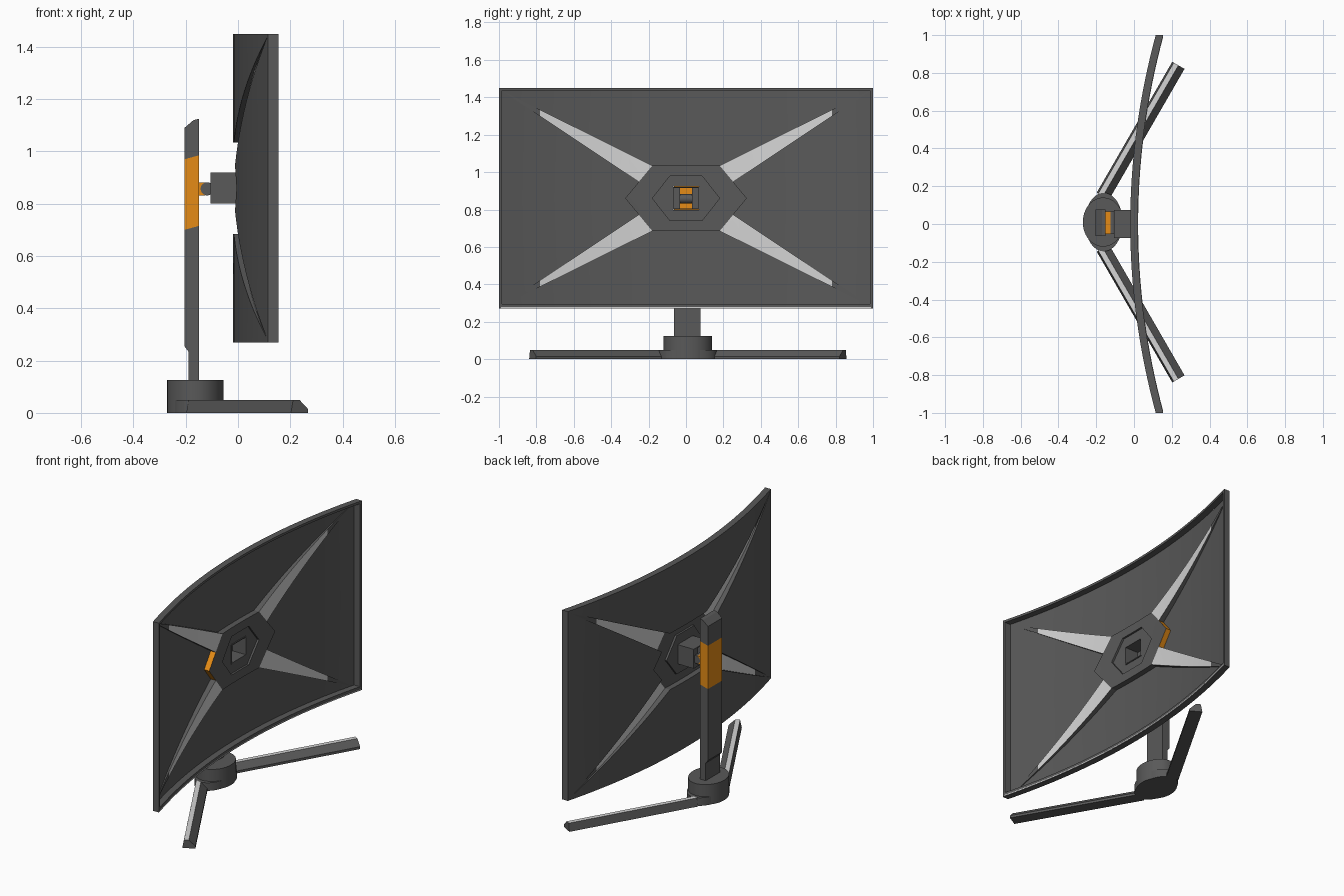
import bpy, bmesh, math
from mathutils import Vector, Matrix

cube = bpy.data.objects.get("Cube")
if cube:
    bpy.data.objects.remove(cube, do_unlink=True)


def make_material(name, rgb):
    m = bpy.data.materials.new(name)
    m.use_nodes = True
    color = (*rgb, 1)
    m.diffuse_color = color
    m.node_tree.nodes["Principled BSDF"].inputs["Base Color"].default_value = color
    return m


DARK, SILVER, ORANGE = 0, 1, 2
MATS = [make_material("dark grey plastic", (0.1, 0.1, 0.1)),
        make_material("silver", (0.66, 0.66, 0.66)),
        make_material("orange", (0.78, 0.26, 0.008))]
MID = 0.86      # height of the screen centre
SHIFT = 0.007   # sideways offset of the stand


def finish(bm, name, mat=None, smooth=False):
    bmesh.ops.recalc_face_normals(bm, faces=bm.faces[:])
    if mat is not None:
        for f in bm.faces:
            f.material_index = mat
    me = bpy.data.meshes.new(name)
    bm.to_mesh(me)
    bm.free()
    for m in MATS:
        me.materials.append(m)
    ob = bpy.data.objects.new(name, me)
    bpy.context.collection.objects.link(ob)
    if smooth:
        bpy.ops.object.select_all(action='DESELECT')
        ob.select_set(True)
        bpy.context.view_layer.objects.active = ob
        bpy.ops.object.shade_smooth_by_angle(angle=math.radians(20))
    return ob


def bend(bm):
    """Slice along y, then curve the part like the screen."""
    for i in range(-15, 16):
        bmesh.ops.bisect_plane(bm, geom=bm.verts[:] + bm.edges[:] + bm.faces[:], dist=1e-5,
                               plane_co=(0, i / 16, 0), plane_no=(0, 1, 0))
    for v in bm.verts:
        v.co.x += 0.135 * v.co.y ** 2 - 0.02


def add_box(bm, x, y, z):
    size = Vector((x[1] - x[0], y[1] - y[0], z[1] - z[0]))
    centre = Vector((sum(x), sum(y), sum(z))) / 2
    bmesh.ops.create_cube(bm, size=1, matrix=Matrix.Translation(centre) @ Matrix.Diagonal((*size, 1)))


def prism(name, profile, place, length, mat, smooth=False):
    """Extrude a 2D profile; place maps (a, b, t) to a point."""
    bm = bmesh.new()
    a, b = [[bm.verts.new(place(p, q, t)) for p, q in profile] for t in length]
    bm.faces.new(a)
    bm.faces.new(b)
    for i in range(len(a)):
        j = (i + 1) % len(a)
        bm.faces.new((a[i], a[j], b[j], b[i]))
    return finish(bm, name, mat, smooth)


# Back shell: one quadrant mirrored four ways, points are (depth, side, up)
D, E = 0.035, 0.023
W, H = 0.985, 0.575


def p(depth, u, v):
    return Vector((depth, u, v))


hex_top, hex_up, hex_mid, hex_side = (0, 0.175), (0.18, 0.175), (0.2525, 0.0875), (0.325, 0)
in_top, in_up, in_side = (0, 0.12), (0.085, 0.12), (0.18, 0)
hole_top, hole_up, hole_side = (0, 0.062), (0.07, 0.062), (0.07, 0)
corner = (W, H)


def flat(depth, *pts):
    return [p(depth, *q) for q in pts]


def wall(d0, d1, a, b):
    return [p(d0, *a), p(d0, *b), p(d1, *b), p(d1, *a)]


quadrant = [
    (flat(0, hex_top, hex_up, corner, (0, H)), DARK),
    (flat(0, hex_mid, hex_side, (W, 0), corner), DARK),
    ([p(D, *hex_up), p(D, *hex_mid), p(0, *corner)], SILVER),
    ([p(0, *hex_up), p(D, *hex_up), p(0, *corner)], DARK),
    ([p(0, *hex_mid), p(D, *hex_mid), p(0, *corner)], DARK),
    (wall(0, D, hex_top, hex_up), DARK),
    (wall(0, D, hex_mid, hex_side), ORANGE),
    (flat(D, hex_top, hex_up, in_up, in_top), DARK),
    (flat(D, hex_up, hex_mid, hex_side, in_side, in_up), DARK),
    (wall(E, D, in_top, in_up), DARK),
    (wall(E, D, in_up, in_side), DARK),
    (flat(E, in_top, in_up, hole_up, hole_top), DARK),
    (flat(E, in_up, in_side, hole_side, hole_up), DARK),
]
bm = bmesh.new()
for su in (1, -1):
    for sv in (1, -1):
        for pts, mat in quadrant:
            vs = [bm.verts.new((q.x, q.y * su, MID + q.z * sv)) for q in pts]
            bm.faces.new(vs if su == sv else vs[::-1]).material_index = mat
bmesh.ops.remove_doubles(bm, verts=bm.verts[:], dist=1e-4)
# The silver spokes stop short of the corners
for s in (1, -1):
    bmesh.ops.bisect_plane(bm, geom=bm.verts[:] + bm.edges[:] + bm.faces[:], dist=1e-5,
                           plane_co=(0, 0.78 * s, 0), plane_no=(0, 1, 0))
bend(bm)
for f in bm.faces:
    if abs(f.calc_center_median().y) > 0.78:
        f.material_index = DARK
finish(bm, "back_shell", smooth=True)

# Screen frame
bm = bmesh.new()
depth = (0, 0.04)
add_box(bm, depth, (-1, 1), (0.27, 0.295))
add_box(bm, depth, (-1, 1), (1.435, 1.45))
for s in (-1, 1):
    add_box(bm, depth, sorted((s * 0.985, s)), (0.295, 1.435))
bend(bm)
finish(bm, "screen_frame", DARK, True)

# Thin bright strip along the lower bezel
bm = bmesh.new()
add_box(bm, (0.038, 0.042), (-0.99, 0.99), (0.272, 0.278))
bend(bm)
finish(bm, "bezel_strip", SILVER)

# Hollow mount behind the screen, with a slot for the pivot
bm = bmesh.new()
back, front = -0.105, 0.006
for s in (-1, 1):
    add_box(bm, (back, front), sorted((s * 0.068, s * 0.074)), (0.8, 0.92))
    add_box(bm, (back, -0.085), sorted((s * 0.032, s * 0.068)), (0.8, 0.92))
    add_box(bm, (back, front), (-0.068, 0.068), sorted((MID + s * 0.054, MID + s * 0.06)))
finish(bm, "mount_housing", DARK)


def across(x, z, t):
    return (x, t + SHIFT, z)


def ellipse(cx, cy, rx, ry, n=48):
    return [(cx + rx * math.cos(2 * math.pi * i / n), cy + ry * math.sin(2 * math.pi * i / n))
            for i in range(n)]


# Pivot
prism("pivot", ellipse(-0.118, 0.857, 0.025, 0.025, 32), across, (-0.06, 0.06), DARK, True)
bm = bmesh.new()
add_box(bm, (-0.155, -0.125), (-0.06 + SHIFT, 0.06 + SHIFT), (0.832, 0.882))
finish(bm, "pivot_bracket", ORANGE)

# Column in three sections
L, R = -0.205, -0.15
half = (-0.07, 0.07)
prism("column_lower", [(-0.19, 0.11), (R, 0.11), (R, 0.715), (L, 0.7), (L, 0.255), (-0.19, 0.235)],
      across, half, DARK)
prism("column_sleeve", [(L, 0.7), (R, 0.715), (R, 0.985), (L, 0.97)], across, half, ORANGE)
prism("column_top", [(L, 0.97), (R, 0.985), (R, 1.125), (-0.17, 1.12), (L, 1.09)], across, half, DARK)


# Base hub
def upright(x, y, t):
    return (x, y, t)


prism("base_hub", ellipse(-0.163, 0.01, 0.108, 0.13), upright, (0, 0.125), DARK, True)
prism("base_collar", ellipse(-0.16, 0.01, 0.1, 0.155), upright, (0, 0.05), DARK, True)

# Feet: bevelled bars with a silver top strip
bar = [(-0.0375, 0), (0.0375, 0), (0.0375, 0.015), (0.0, 0.05), (-0.028, 0.05)]
for s, name in ((1, "foot_rear"), (-1, "foot_front")):
    def along(w, h, t, s=s):
        return (0.235 - 0.5 * t + 0.866 * w, 0.01 + s * (0.83 - 0.866 * t - 0.5 * w), h)
    foot = prism(name, bar, along, (0, 0.8), DARK)
    for f in foot.data.polygons:
        if f.normal.z > 0.9:
            f.material_index = SILVER
